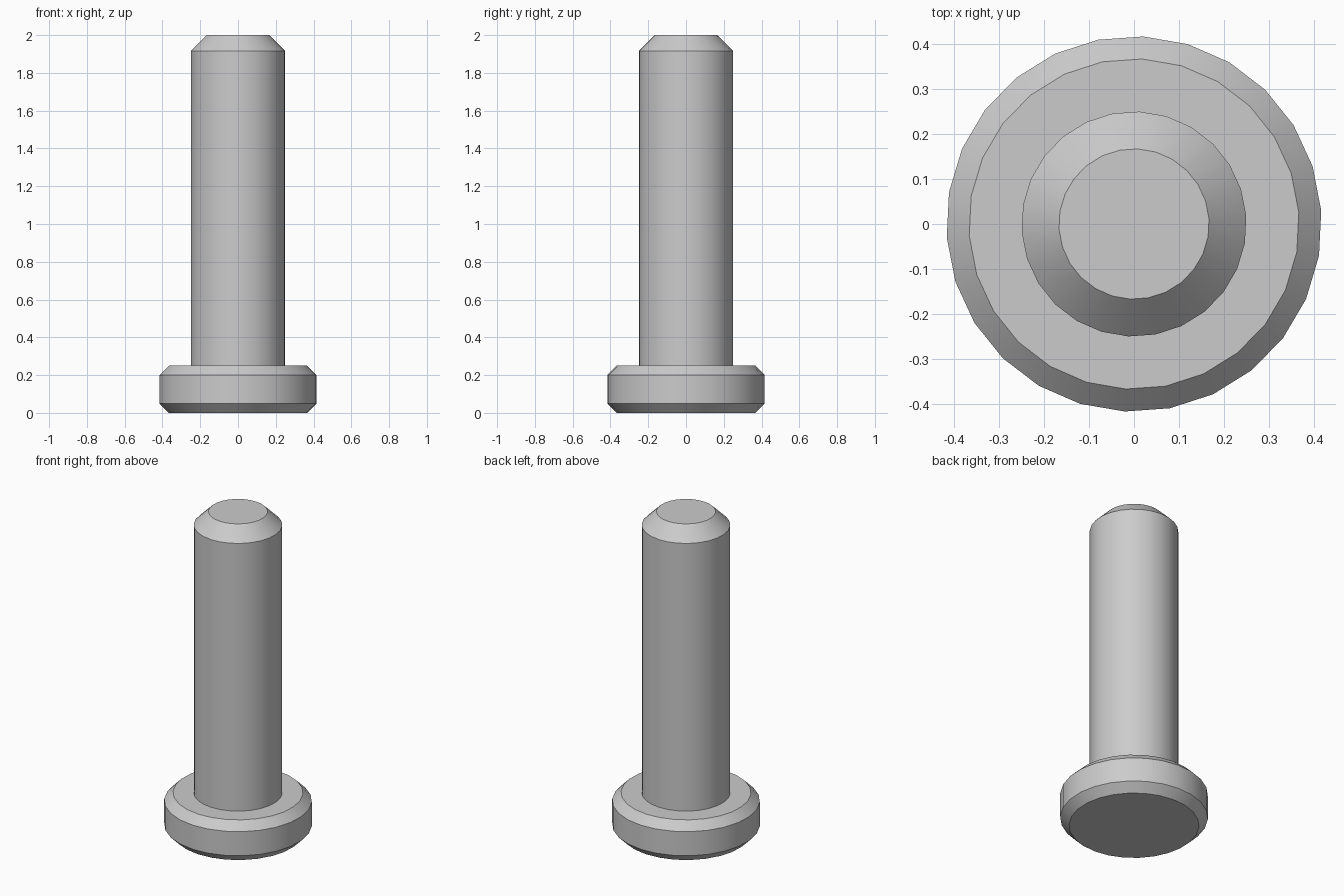
import bpy, bmesh
from math import cos, sin, pi, radians

cube = bpy.data.objects.get("Cube")
if cube:
    bpy.data.objects.remove(cube, do_unlink=True)

SIDES = 26
PHASE = radians(4.1)

# Plain grey metal
steel = bpy.data.materials.new("grey_steel")
steel.use_nodes = True
steel.diffuse_color = (0.6, 0.6, 0.6, 1)
steel.node_tree.nodes["Principled BSDF"].inputs["Base Color"].default_value = steel.diffuse_color


def lathe(name, profile, material):
    """Revolve (radius, height) points around z and cap both ends."""
    bm = bmesh.new()
    rings = []
    for r, z in profile:
        angles = [PHASE + 2 * pi * i / SIDES for i in range(SIDES)]
        rings.append([bm.verts.new((r * cos(a), r * sin(a), z)) for a in angles])
    for low, high in zip(rings, rings[1:]):
        for i in range(SIDES):
            j = (i + 1) % SIDES
            bm.faces.new((low[i], low[j], high[j], high[i]))
    bm.faces.new(rings[0][::-1])
    bm.faces.new(rings[-1])
    mesh = bpy.data.meshes.new(name)
    bm.to_mesh(mesh)
    bm.free()
    mesh.materials.append(material)
    obj = bpy.data.objects.new(name, mesh)
    bpy.context.collection.objects.link(obj)
    bpy.ops.object.select_all(action='DESELECT')
    obj.select_set(True)
    bpy.context.view_layer.objects.active = obj
    bpy.ops.object.shade_smooth_by_angle(angle=radians(30))
    return obj


# Chamfered head and chamfered shaft as one turned piece
head_r, head_h, head_cut = 0.417, 0.25, 0.05
shaft_r, shaft_top, shaft_cut = 0.25, 2.0, 0.083
lathe("bolt_head_and_shaft", [
    (head_r - head_cut, 0),
    (head_r, head_cut),
    (head_r, head_h - head_cut),
    (head_r - head_cut, head_h),
    (shaft_r, head_h),
    (shaft_r, shaft_top - shaft_cut),
    (shaft_r - shaft_cut, shaft_top),
], steel)
